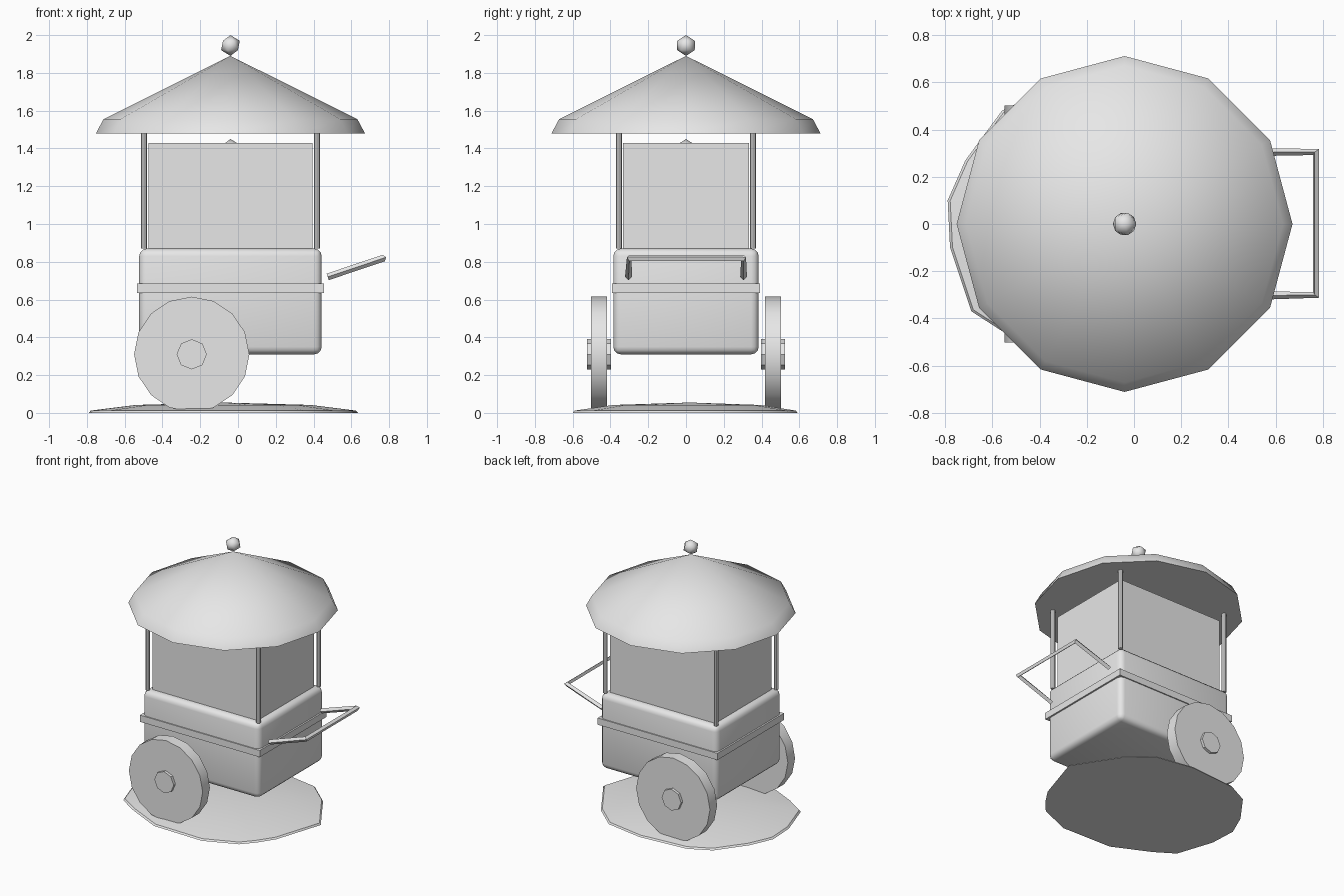
import bpy, bmesh, math
from math import radians
from mathutils import Matrix, Vector

cube = bpy.data.objects.get("Cube")
if cube:
    bpy.data.objects.remove(cube, do_unlink=True)

CX = -0.04  # centre line of the cart

grey = bpy.data.materials.new("plain_grey")
grey.use_nodes = True
GREY = (0.8, 0.8, 0.8, 1)
grey.diffuse_color = GREY
grey.node_tree.nodes["Principled BSDF"].inputs["Base Color"].default_value = GREY


def finish(name, bm, smooth=40):
    bmesh.ops.recalc_face_normals(bm, faces=bm.faces)
    mesh = bpy.data.meshes.new(name)
    bm.to_mesh(mesh)
    bm.free()
    ob = bpy.data.objects.new(name, mesh)
    bpy.context.collection.objects.link(ob)
    mesh.materials.append(grey)
    bpy.ops.object.select_all(action='DESELECT')
    bpy.context.view_layer.objects.active = ob
    ob.select_set(True)
    if smooth:
        bpy.ops.object.shade_smooth_by_angle(angle=radians(smooth))
    return ob


def box(name, half_x, half_y, z0, z1, bevel=0):
    bm = bmesh.new()
    size = Matrix.Diagonal((2 * half_x, 2 * half_y, z1 - z0, 1))
    bmesh.ops.create_cube(bm, size=1, matrix=Matrix.Translation((CX, 0, (z0 + z1) / 2)) @ size)
    if bevel:
        bmesh.ops.bevel(bm, geom=bm.edges[:], offset=bevel, segments=3,
                        profile=0.5, affect='EDGES')
    return finish(name, bm)


def cylinder(name, centre, radius, depth, sides, along_y=False):
    bm = bmesh.new()
    turn = Matrix.Identity(4)
    if along_y:
        turn = Matrix.Rotation(radians(90), 4, 'X')
    bmesh.ops.create_cone(bm, cap_ends=True, segments=sides, radius1=radius, radius2=radius,
                          depth=depth, matrix=Matrix.Translation(centre) @ turn)
    return finish(name, bm)


def ball(name, z, radius):
    bm = bmesh.new()
    bmesh.ops.create_icosphere(bm, subdivisions=1, radius=radius,
                               matrix=Matrix.Translation((CX, 0, z)))
    return finish(name, bm, 60)


# Cart body, trim band and display case
box("cart_body", 0.483, 0.385, 0.31, 0.87, 0.04)
box("trim_band", 0.495, 0.393, 0.635, 0.685)
box("display_case", 0.435, 0.333, 0.865, 1.43)
ball("case_knob", 1.38, 0.07)

# Corner posts, wheels and hubs
for sy, side in ((-1, "front"), (1, "back")):
    for sx, hand in ((-1, "right"), (1, "left")):
        cylinder(f"post_{side}_{hand}", (CX + sx * 0.458, sy * 0.355, 1.18), 0.016, 0.62, 8)
    cylinder(f"wheel_{side}", (-0.245, sy * 0.46, 0.31), 0.305, 0.085, 16, True)
    cylinder(f"hub_{side}", (-0.245, sy * 0.46, 0.31), 0.08, 0.126, 8, True)

# Canopy: twelve-sided cone with a steep rim and flat underside
bm = bmesh.new()
rings = [[bm.verts.new((CX + r * math.cos(i * math.tau / 12), r * math.sin(i * math.tau / 12), z))
          for i in range(12)] for r, z in ((0.712, 1.48), (0.672, 1.555))]
apex = bm.verts.new((CX, 0, 1.89))
bm.faces.new(rings[0])
for i in range(12):
    j = (i + 1) % 12
    bm.faces.new((rings[0][i], rings[0][j], rings[1][j], rings[1][i]))
    bm.faces.new((rings[1][i], rings[1][j], apex))
finish("canopy", bm)
ball("finial", 1.945, 0.055)

# Push handle: a square bar bent into a U
curve = bpy.data.curves.new("push_handle", 'CURVE')
curve.dimensions = '3D'
curve.bevel_depth = 0.018
curve.bevel_resolution = 0
curve.use_fill_caps = True
spline = curve.splines.new('POLY')
path = [(0.475, -0.305, 0.72), (0.772, -0.3, 0.82), (0.772, 0.305, 0.82), (0.475, 0.305, 0.72)]
spline.points.add(len(path) - 1)
for point, co in zip(spline.points, path):
    point.co = (*co, 1)
handle = bpy.data.objects.new("push_handle", curve)
bpy.context.collection.objects.link(handle)
curve.materials.append(grey)
bpy.ops.object.select_all(action='DESELECT')
bpy.context.view_layer.objects.active = handle
handle.select_set(True)
bpy.ops.object.convert(target='MESH')
bpy.ops.object.shade_smooth_by_angle(angle=radians(40))

# Ground patch: uneven outline, low domed top
outline = [(0.44, -0.41), (0.52, -0.29), (0.635, 0.07), (0.43, 0.39), (0.26, 0.54), (-0.03, 0.59),
           (-0.4, 0.56), (-0.56, 0.48), (-0.715, 0.27), (-0.79, 0.1), (-0.78, -0.1),
           (-0.69, -0.37), (-0.55, -0.46), (-0.28, -0.59), (0.12, -0.6), (0.36, -0.5)]
bm = bmesh.new()
middle = Vector((-0.08, 0.02))
rings = []
for scale, z in ((1, 0), (0.985, 0.012), (0.65, 0.042)):
    ring = []
    for p in outline:
        q = middle.lerp(Vector(p), scale)
        ring.append(bm.verts.new((q.x, q.y, z)))
    rings.append(ring)
top = bm.verts.new((middle.x, middle.y, 0.055))
bm.faces.new(rings[0])
count = len(outline)
for i in range(count):
    j = (i + 1) % count
    for low, high in zip(rings, rings[1:]):
        bm.faces.new((low[i], low[j], high[j], high[i]))
    bm.faces.new((rings[-1][i], rings[-1][j], top))
finish("ground_patch", bm)
